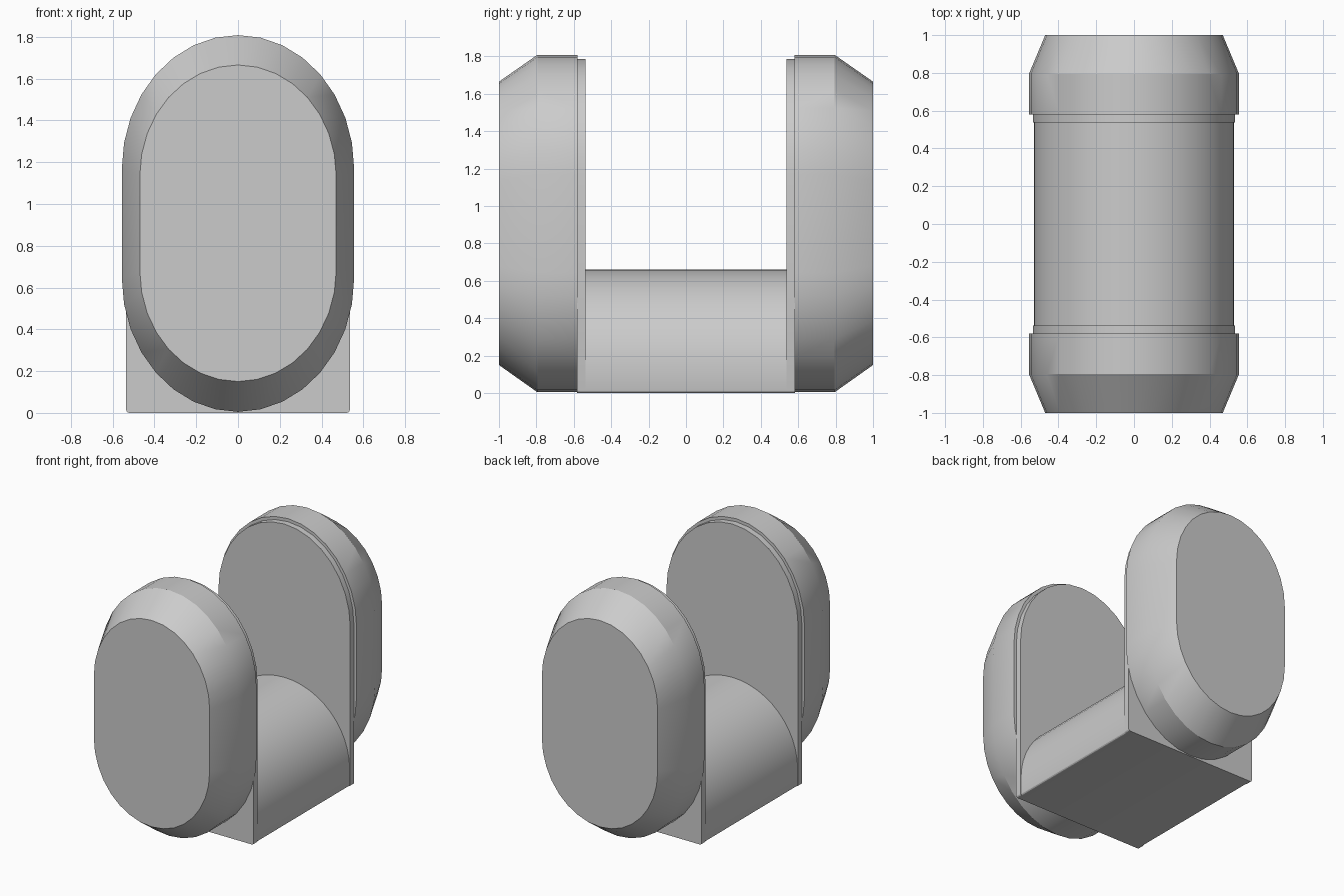
import bpy, math

cube = bpy.data.objects.get("Cube")
if cube:
    bpy.data.objects.remove(cube, do_unlink=True)

grey = bpy.data.materials.new("light_grey")
grey.use_nodes = True
grey.diffuse_color = (0.6, 0.6, 0.6, 1)
grey.node_tree.nodes["Principled BSDF"].inputs["Base Color"].default_value = (0.6, 0.6, 0.6, 1)


def arc(rx, rz, cz, start, end, steps):
    angles = [math.radians(start + (end - start) * i / steps) for i in range(steps + 1)]
    return [(rx * math.cos(a), cz + rz * math.sin(a)) for a in angles]


def capsule(rx, rz, top, bottom):
    """Upright oval with straight sides."""
    return arc(rx, rz, top, 0, 180, 16) + arc(rx, rz, bottom, 180, 360, 16)


def arch(rx, rz, cz, steps, foot=0.015):
    """Round-topped outline on a flat base with softened bottom corners."""
    left = arc(foot, foot, foot, 180, 270, 3)
    left = [(x - rx + foot, z) for x, z in left]
    right = [(-x, z) for x, z in reversed(left)]
    return arc(rx, rz, cz, 0, 180, steps) + left + right


def loft(name, sections):
    """Join matching outlines placed along y and cap both ends."""
    n = len(sections[0][1])
    verts = [(x, y, z) for y, outline in sections for x, z in outline]
    faces = [list(range(n)), list(range(len(verts) - 1, len(verts) - n - 1, -1))]
    for s in range(len(sections) - 1):
        for i in range(n):
            j = (i + 1) % n
            faces.append([s * n + i, (s + 1) * n + i, (s + 1) * n + j, s * n + j])
    mesh = bpy.data.meshes.new(name)
    mesh.from_pydata(verts, [], faces)
    mesh.materials.append(grey)
    obj = bpy.data.objects.new(name, mesh)
    bpy.context.collection.objects.link(obj)
    # Consistent outward normals and smooth curved sides
    bpy.ops.object.select_all(action='DESELECT')
    bpy.context.view_layer.objects.active = obj
    obj.select_set(True)
    bpy.ops.object.mode_set(mode='EDIT')
    bpy.ops.mesh.select_all(action='SELECT')
    bpy.ops.mesh.normals_make_consistent(inside=False)
    bpy.ops.object.mode_set(mode='OBJECT')
    bpy.ops.object.shade_smooth_by_angle(angle=math.radians(28))
    return obj


# Rounded saddle joining the two ends
saddle = arch(0.53, 0.53, 0.13, 24)
loft("saddle", [(-0.54, saddle), (0.54, saddle)])

# Chamfered oval pods and their arched backing plates
rim = capsule(0.556, 0.64, 1.168, 0.645)
face = capsule(0.47, 0.53, 1.135, 0.68)
plate = arch(0.535, 0.615, 1.17, 16)
for label, side in (("front", -1), ("back", 1)):
    loft(label + "_plate", [(side * 0.537, plate), (side * 0.582, plate)])
    loft(label + "_pod", [(side * 0.58, rim), (side * 0.795, rim), (side * 1.0, face)])
